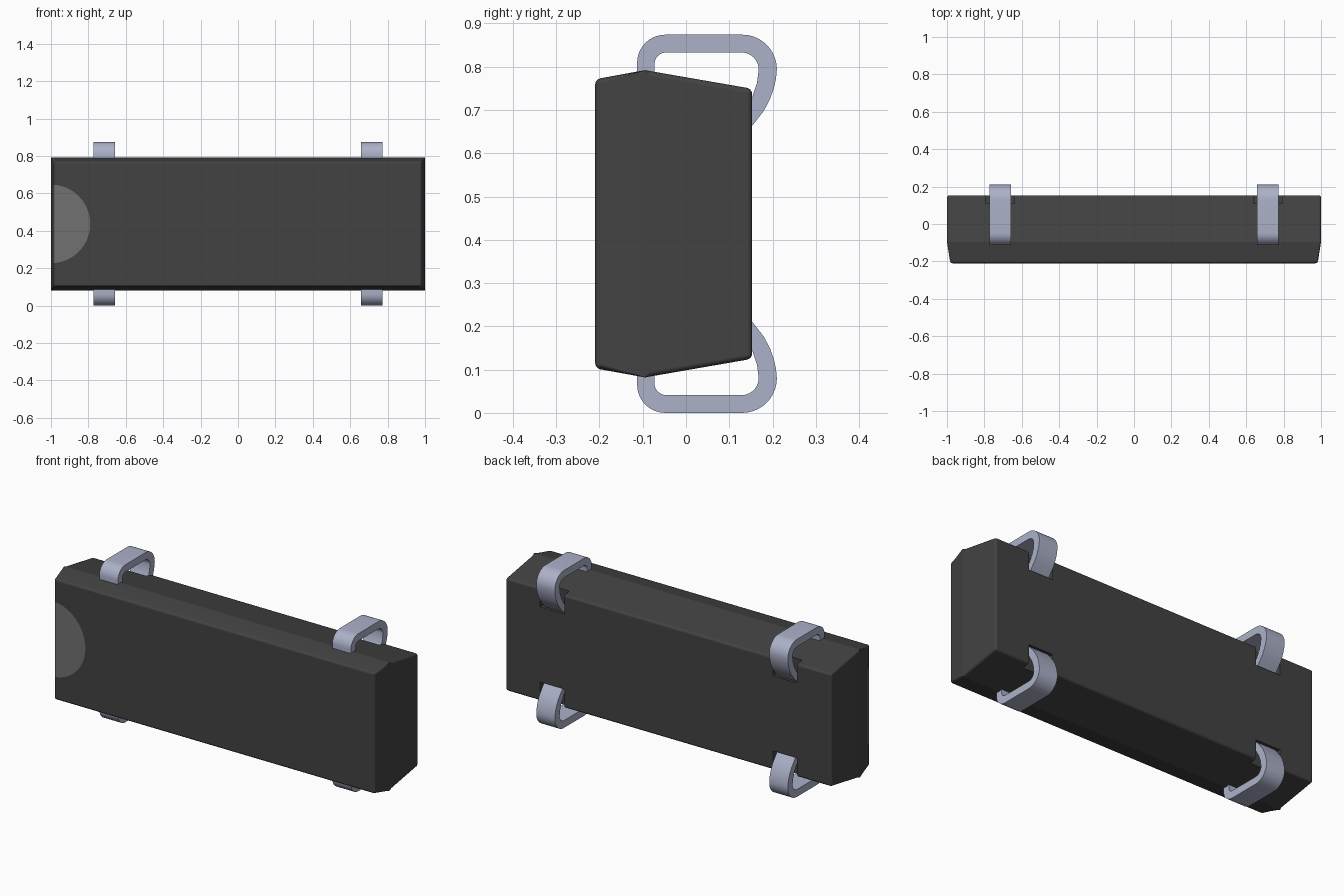
import bpy, bmesh, math
from mathutils import Vector

cube = bpy.data.objects.get("Cube")
if cube:
    bpy.data.objects.remove(cube, do_unlink=True)

MID = 0.437          # mid height; everything mirrors about it
POCKET_FLOOR = 0.11  # y of the pocket floors
DISC = Vector((-1.0, -0.185, MID))  # centre of the round recess floor
DISC_R = 0.21


def material(name, rgb):
    m = bpy.data.materials.new(name)
    m.use_nodes = True
    m.diffuse_color = (*rgb, 1)
    bsdf = m.node_tree.nodes["Principled BSDF"]
    bsdf.inputs["Base Color"].default_value = (*rgb, 1)
    bsdf.inputs["Roughness"].default_value = 0.6
    return m


dark = material("dark grey", (0.055, 0.055, 0.055))
grey = material("mid grey", (0.165, 0.165, 0.165))
steel = material("pale steel blue", (0.41, 0.44, 0.58))


def add_object(name, bm, mats):
    bmesh.ops.recalc_face_normals(bm, faces=bm.faces)
    me = bpy.data.meshes.new(name)
    bm.to_mesh(me)
    bm.free()
    ob = bpy.data.objects.new(name, me)
    bpy.context.collection.objects.link(ob)
    for m in mats:
        me.materials.append(m)
    return ob


def activate(ob):
    bpy.ops.object.select_all(action='DESELECT')
    ob.select_set(True)
    bpy.context.view_layer.objects.active = ob


def extrude_profile(bm, pts, x0, x1):
    """Solid from a (y, z) outline, swept along x."""
    face = bm.faces.new([bm.verts.new((x0, y, z)) for y, z in pts])
    ext = bmesh.ops.extrude_face_region(bm, geom=[face])
    moved = [g for g in ext["geom"] if isinstance(g, bmesh.types.BMVert)]
    bmesh.ops.translate(bm, verts=moved, vec=(x1 - x0, 0, 0))


def arc(cy, cz, r, a0, a1, n=10):
    angles = [math.radians(a0 + (a1 - a0) * i / n) for i in range(n + 1)]
    return [(cy + r * math.cos(a), cz + r * math.sin(a)) for a in angles]


# Body: six-sided section, tapering slightly towards the front at both ends
half = [(-0.21, 0.334), (-0.095, 0.355), (0.153, 0.312)]
outline = [(y, MID + h) for y, h in half] + [(y, MID - h) for y, h in reversed(half)]
bm = bmesh.new()
extrude_profile(bm, outline, -1.0, 1.0)
bmesh.ops.bisect_plane(bm, geom=bm.verts[:] + bm.edges[:] + bm.faces[:],
                       plane_co=(0, -0.095, 0), plane_no=(0, 1, 0))
# drop the cut lines along the middle, keep the two end folds
for v in bm.verts:
    if v.co.y < -0.2:
        v.co.x *= 0.982
body = add_object("body", bm, [dark, grey])
bev = body.modifiers.new("rounded edges", 'BEVEL')
bev.width = 0.012
bev.segments = 3
bev.limit_method = 'ANGLE'
bev.angle_limit = math.radians(5)

# Cutter: four clip pockets at the back corners
bm = bmesh.new()
for sx in (-1, 1):
    for sz in (-1, 1):
        box = bmesh.ops.create_cube(bm, size=1)["verts"]
        bmesh.ops.scale(bm, vec=(0.15, 0.19, 0.255), verts=box)
        bmesh.ops.translate(bm, verts=box, vec=(sx * 0.715, POCKET_FLOOR + 0.095,
                                                MID + sz * (0.208 + 0.1275)))
pocket_cutter = add_object("pocket_cutter", bm, [dark])

# Cutter: round recess on the front, open at the end
bm = bmesh.new()
bmesh.ops.create_cone(bm, cap_ends=True, segments=64, radius1=DISC_R, radius2=DISC_R, depth=0.1)
for v in bm.verts:
    v.co = Vector((v.co.x, v.co.z - 0.05, v.co.y)) + DISC
recess_cutter = add_object("recess_cutter", bm, [dark])

for cutter in (pocket_cutter, recess_cutter):
    mod = body.modifiers.new("cut", 'BOOLEAN')
    mod.operation = 'DIFFERENCE'
    mod.solver = 'EXACT'
    mod.object = cutter
activate(body)
for mod in list(body.modifiers):
    bpy.ops.object.modifier_apply(modifier=mod.name)
for cutter in (pocket_cutter, recess_cutter):
    bpy.data.objects.remove(cutter, do_unlink=True)

# Recess faces are lighter
for p in body.data.polygons:
    c = p.center
    inside = math.hypot(c.x - DISC.x, c.z - DISC.z) < DISC_R + 0.001
    p.material_index = 1 if inside and c.y < DISC.y + 0.002 else 0
bpy.ops.object.shade_smooth_by_angle(angle=math.radians(30))
wn = body.modifiers.new("flat panels", 'WEIGHTED_NORMAL')
wn.keep_sharp = True

# Clips: bent strap rising from the top and hooking into the back pocket
strap = [(-0.113, 0.77)]
strap += arc(-0.048, 0.809, 0.065, 180, 90)
strap += arc(0.13, 0.794, 0.08, 90, 0)
strap += [(0.208, 0.772), (0.203, 0.75), (0.194, 0.725), (0.18, 0.698),
          (0.155, 0.666), (0.12, 0.625), (0.10, 0.625), (0.10, 0.655),
          (0.13, 0.69), (0.153, 0.73), (0.164, 0.762)]
strap += arc(0.128, 0.793, 0.04, 0, 90)
strap += arc(-0.045, 0.805, 0.028, 90, 180)
strap += [(-0.073, 0.77)]
for side, x in (("left", 0.715), ("right", -0.715)):
    for level, flip in (("upper", False), ("lower", True)):
        pts = [(y, 2 * MID - z if flip else z) for y, z in strap]
        bm = bmesh.new()
        extrude_profile(bm, pts, x - 0.057, x + 0.057)
        clip = add_object(f"{level}_{side}_clip", bm, [steel])
        activate(clip)
        bpy.ops.object.shade_smooth_by_angle(angle=math.radians(30))
